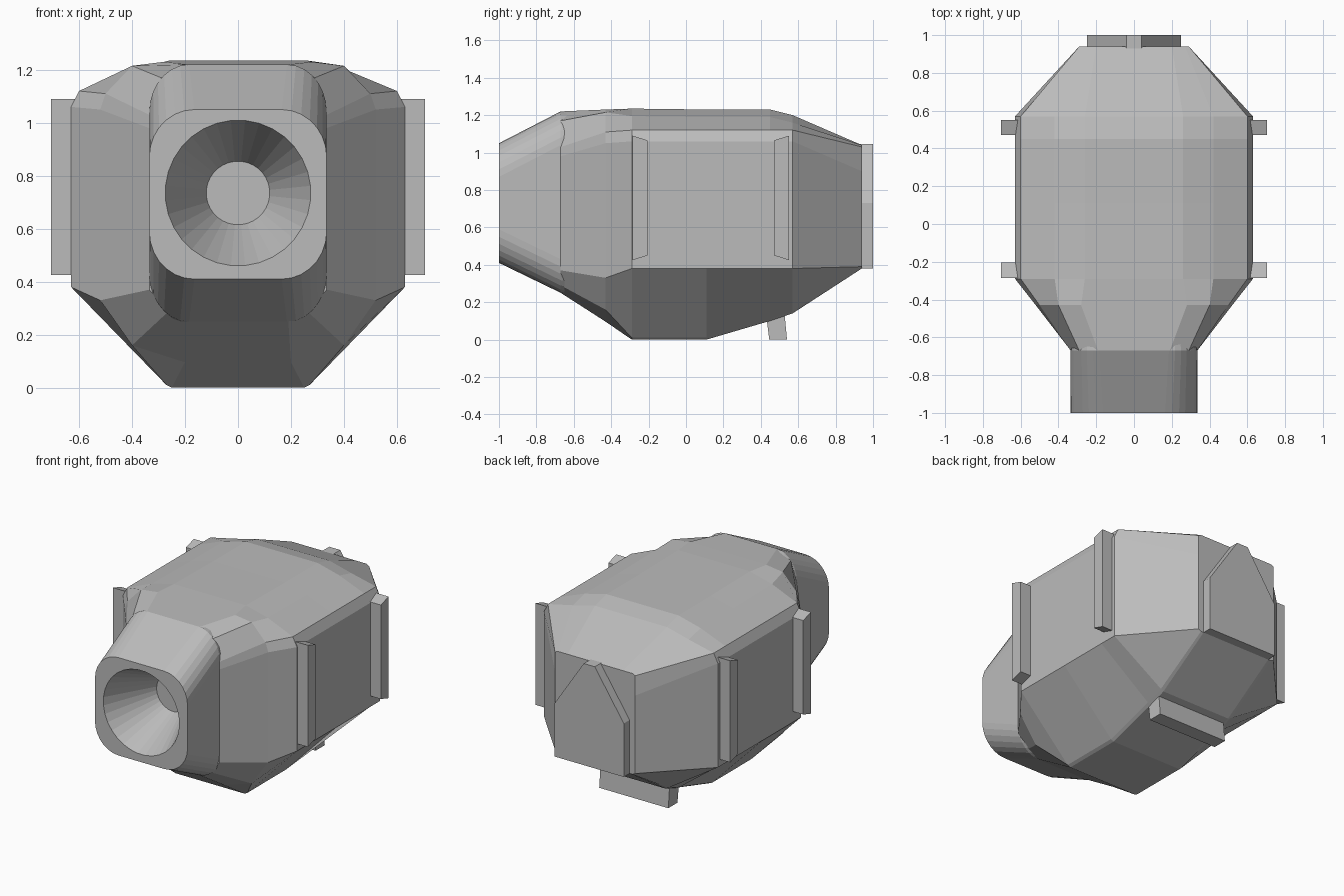
import bpy
import bmesh
import math

default_cube = bpy.data.objects.get("Cube")
if default_cube:
    bpy.data.objects.remove(default_cube, do_unlink=True)

grey = bpy.data.materials.new("plain_grey")
grey.use_nodes = True
colour = (0.5, 0.5, 0.5, 1)
grey.diffuse_color = colour
grey.node_tree.nodes["Principled BSDF"].inputs["Base Color"].default_value = colour


def loft(name, rings):
    """Join closed rings of equal length and cap both ends."""
    bm = bmesh.new()
    loops = [[bm.verts.new(p) for p in ring] for ring in rings]
    count = len(loops[0])
    for a, b in zip(loops, loops[1:]):
        for i in range(count):
            j = (i + 1) % count
            bm.faces.new((a[i], a[j], b[j], b[i]))
    bm.faces.new(loops[0])
    bm.faces.new(reversed(loops[-1]))
    bmesh.ops.recalc_face_normals(bm, faces=bm.faces)
    mesh = bpy.data.meshes.new(name)
    bm.to_mesh(mesh)
    bm.free()
    mesh.materials.append(grey)
    obj = bpy.data.objects.new(name, mesh)
    bpy.context.collection.objects.link(obj)
    return obj


def section(y, half):
    """Mirror the left half of a cross-section, listed from bottom to top."""
    right = [(-x, y, z) for x, z in reversed(half)]
    return [(x, y, z) for x, z in half] + right


def hull(y, floor, roof):
    """Full-width body section with chamfered shoulders."""
    return section(y, [(.25, floor), (.27, floor + .01), (.63, .38), (.63, 1.06),
                       (.6, 1.12), (.42, roof - .04), (.26, roof)])


# Faceted body, from the neck to the back
loft("body", [
    section(-.67, [(.19, .25), (.26, .29), (.335, .37), (.335, .98),
                   (.335, 1.03), (.29, 1.17), (.19, 1.22)]),
    section(-.43, [(.2, .096), (.4, .16), (.52, .33), (.52, 1.05),
                   (.5, 1.11), (.4, 1.215), (.28, 1.23)]),
    hull(-.29, 0, 1.235),
    hull(.11, 0, 1.23),
    hull(.45, .1, 1.23),
    hull(.57, .14, 1.2),
    section(.94, [(.25, .38), (.27, .38), (.29, .39), (.29, .9),
                  (.29, 1.03), (.27, 1.04), (.2, 1.04)]),
])

STEPS = 8


def rounded(y, width, low, high, rx, rz):
    """Rounded rectangle around the y axis."""
    ring = []
    for corner, (sx, sz) in enumerate([(1, 1), (-1, 1), (-1, -1), (1, -1)]):
        for k in range(STEPS):
            t = math.pi / 2 * (corner + k / (STEPS - 1))
            base = high - rz if sz > 0 else low + rz
            ring.append((sx * (width - rx) + rx * math.cos(t), y, base + rz * math.sin(t)))
    return ring


def circle(y, radius, centre):
    total = 4 * STEPS
    angles = [math.tau * (i + .5) / total for i in range(total)]
    return [(radius * math.cos(t), y, centre + radius * math.sin(t)) for t in angles]


# Flared neck with a conical bore
neck = loft("neck", [
    rounded(-.42, .3, .2, 1.2, .14, .16),
    rounded(-.67, .335, .25, 1.22, .15, .18),
    rounded(-1, .335, .41, 1.05, .17, .18),
    circle(-1, .275, .735),
    circle(-.5, .04, .735),
])


def prism(name, outline, axis, lo, hi):
    """Extrude an outline along x (outline in y, z) or y (outline in x, z)."""
    place = {"x": lambda p, d: (d, p[0], p[1]), "y": lambda p, d: (p[0], d, p[1])}[axis]
    return loft(name, [[place(p, d) for p in outline] for d in (lo, hi)])


# Four upright side ribs, tapered towards the middle of the body
for side, sign in (("left", 1), ("right", -1)):
    for end, outer, inner in (("front", -.285, -.205), ("back", .55, .47)):
        outline = [(outer, .425), (inner, .45), (inner, 1.065), (outer, 1.09)]
        prism(end + "_rib_" + side, outline, "x", sign * .58, sign * .705)

# Gabled plate on the back
prism("back_plate", [(-.25, .38), (.25, .38), (.25, .73), (.04, 1.045), (-.04, 1.045), (-.25, .73)],
      "y", .92, 1)

# Foot bar under the back
prism("foot_bar", [(.445, 0), (.54, 0), (.525, .16), (.425, .16)], "x", -.25, .25)
